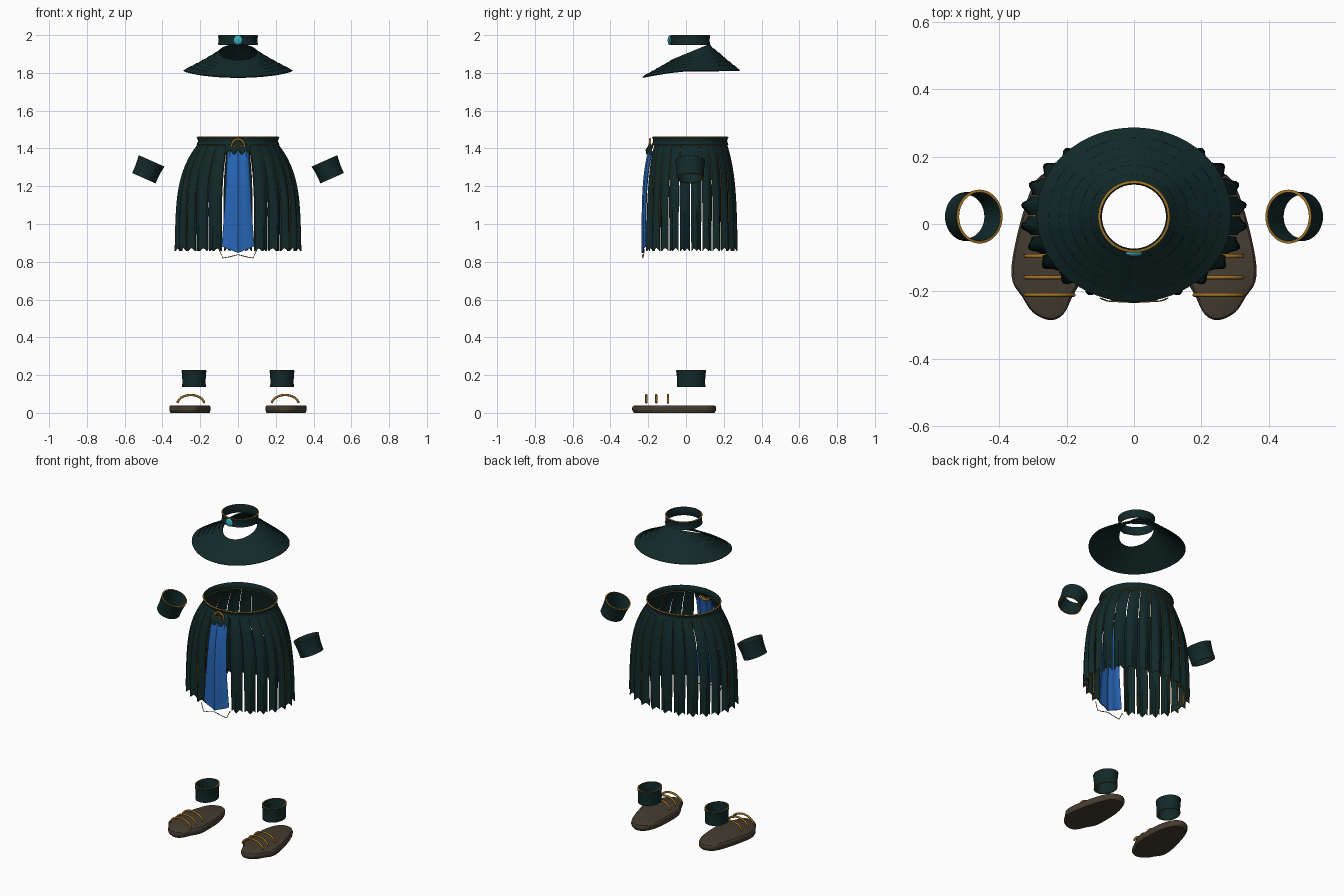
import bpy, bmesh
from math import sin, cos, pi, radians
from mathutils import Vector, Matrix

if "Cube" in bpy.data.objects:
    bpy.data.objects.remove(bpy.data.objects["Cube"], do_unlink=True)


def material(name, r, g, b):
    m = bpy.data.materials.new(name)
    m.diffuse_color = (r, g, b, 1)
    m.use_nodes = True
    m.node_tree.nodes["Principled BSDF"].inputs["Base Color"].default_value = (r, g, b, 1)
    return m


TEAL = material("dark_teal_cloth", 0.006, 0.022, 0.022)
GOLD = material("gold_trim", 0.36, 0.17, 0.02)
BLUE = material("blue_cloth", 0.02, 0.13, 0.47)
BROWN = material("brown_sole", 0.06, 0.046, 0.03)
GEM = material("turquoise_gem", 0.04, 0.42, 0.5)
CY = 0.022  # depth of the body axis


def finish(name, bm, mats, thickness=0):
    """Make an object; thickness gives sheets a body with a trimmed rim."""
    me = bpy.data.meshes.new(name)
    bm.to_mesh(me)
    bm.free()
    ob = bpy.data.objects.new(name, me)
    bpy.context.collection.objects.link(ob)
    for m in mats:
        me.materials.append(m)
    bpy.ops.object.select_all(action='DESELECT')
    ob.select_set(True)
    bpy.context.view_layer.objects.active = ob
    if thickness:
        mod = ob.modifiers.new("thickness", 'SOLIDIFY')
        mod.thickness, mod.offset = thickness, 0
        mod.material_offset_rim = len(mats) - 1
        bpy.ops.object.modifier_apply(modifier=mod.name)
    fix = bmesh.new()
    fix.from_mesh(ob.data)
    bmesh.ops.recalc_face_normals(fix, faces=fix.faces)
    fix.to_mesh(ob.data)
    fix.free()
    bpy.ops.object.shade_smooth_by_angle(angle=radians(35))
    return ob


def sheet(name, point, cols, rows, mats, thickness, closed=False):
    """Grid surface from point(u, v), u around and v downward."""
    bm = bmesh.new()
    n = cols if closed else cols + 1
    grid = [[bm.verts.new(point(i / cols, j / rows)) for i in range(n)] for j in range(rows + 1)]
    for a, b in zip(grid, grid[1:]):
        for i in range(cols):
            k = (i + 1) % n
            bm.faces.new((a[i], a[k], b[k], b[i]))
    return finish(name, bm, mats, thickness)


def tube(name, points, radius, mat, closed=False):
    """Thin round cord along a path."""
    cu = bpy.data.curves.new(name, 'CURVE')
    cu.dimensions = '3D'
    cu.bevel_depth, cu.bevel_resolution = radius, 2
    cu.use_fill_caps = True
    sp = cu.splines.new('POLY')
    sp.points.add(len(points) - 1)
    for p, co in zip(sp.points, points):
        p.co = (*co, 1)
    sp.use_cyclic_u = closed
    sp.use_smooth = True
    cu.materials.append(mat)
    ob = bpy.data.objects.new(name, cu)
    bpy.context.collection.objects.link(ob)
    return ob


def band(name, centre, rx, ry, height, taper=1, tilt=0):
    """Open ring with gold rims, optionally tapered and tilted."""
    turn = Matrix.Rotation(tilt, 3, 'Y')

    def point(u, v):
        a, s = 2 * pi * u, 1 + (taper - 1) * v + 0.04 * (2 * v - 1) ** 2
        return Vector(centre) + turn @ Vector((rx * s * sin(a), -ry * s * cos(a), height * (0.5 - v)))
    return sheet(name, point, 40, 4, [TEAL, GOLD], 0.008, True)


# Neck band and gem
band("neck_band", (0, CY, 1.974), 0.099, 0.099, 0.05)
bm = bmesh.new()
bmesh.ops.create_uvsphere(bm, u_segments=20, v_segments=12, radius=1,
                          matrix=Matrix.LocRotScale((0, -0.087, 1.973), None, (0.025, 0.01, 0.025)))
finish("neck_gem", bm, [GEM])

# Tiered shoulder cape, lower at the front
TIERS = 6


def cape_point(u, v):
    a = 2 * pi * u
    step = round(v * (2 * TIERS - 1))
    t = (step + 1) // 2 / TIERS
    lip = 0.005 * (step % 2)
    front = max(0, cos(a))
    top = 1.905 - 0.042 * cos(a)
    low = 1.813 - 0.035 * front ** 1.5
    z = top + (low - top) * t - lip + 0.003
    return ((0.1 + 0.187 * t) * sin(a), CY + 0.005 * t - (0.1 + 0.157 * t) * cos(a), z)


sheet("shoulder_cape", cape_point, 64, 2 * TIERS - 1, [TEAL], 0.006, True)

# Waist belt and buckle ring
band("waist_belt", (0, CY, 1.44), 0.208, 0.192, 0.042)
ring = [(0.034 * cos(a), -0.19, 1.415 + 0.034 * sin(a)) for a in [2 * pi * i / 24 for i in range(24)]]
tube("buckle_ring", ring, 0.006, GOLD, True)
arch = [(0.018 * cos(a), -0.195, 1.405 + 0.018 * sin(a)) for a in [2 * pi * i / 16 for i in range(16)]]
tube("buckle_inner_ring", arch, 0.004, GOLD, True)


# Skirt of separate pleated strips
def skirt(angle, t, bump=0):
    swell = 1 - (1 - t) ** 4
    rx, ry = 0.208 + 0.114 * swell + bump, 0.192 + 0.046 * swell + bump
    return Vector((rx * sin(angle), CY - ry * cos(angle), 1.425 - 0.56 * t))


STRIPS = 22
START = radians(16)
STEP = (2 * pi - 2 * START) / STRIPS


def strip(index):
    middle = START + STEP * (index + 0.5)

    def point(u, v):
        width = STEP * (0.97 - 0.15 * v)
        fold = cos(2 * pi * (u - 0.5))
        p = skirt(middle + width * (u - 0.5), v, 0.013 * v * fold)
        p.z -= 0.009 * v ** 6 * cos(4 * pi * u)
        return p
    sheet(f"skirt_strip_{index + 1}", point, 8, 14, [TEAL, GOLD], 0.006)


for i in range(STRIPS):
    strip(i)


# Blue front panel with pointed hem
def panel_point(u, v):
    x = 2 * u - 1
    p = skirt(0, 0.07 + 0.9 * v, 0.012 + 0.004 * cos(3 * pi * x))
    p.x = x * (0.056 + 0.03 * v ** 1.5)
    p.y += 0.012 * x * x
    p.z -= 0.035 * v ** 8 * (1 - abs(x))
    return p


sheet("front_panel", panel_point, 8, 16, [BLUE], 0.006)

# Dark scalloped heading over the panel
sheet("front_panel_heading",
      lambda u, v: (0.128 * (u - 0.5), -0.193 - 0.018 * v + 0.02 * (2 * u - 1) ** 2,
                    1.42 - (0.04 + 0.012 * cos(6 * pi * u)) * v),
      18, 3, [TEAL, GOLD], 0.006)

# Loose gold cord below the panel
cord = [(0, -0.232, 0.838), (0.045, -0.23, 0.826), (0.08, -0.228, 0.82), (0.1, -0.22, 0.865)]
tube("front_cord", [(-x, y, z) for x, y, z in cord[:0:-1]] + cord, 0.0022, GOLD)

# Sole outline for the left foot, heel first
OUTLINE = [(0.23, 0.16), (0.29, 0.13), (0.33, 0.03), (0.36, -0.1), (0.36, -0.17),
           (0.332, -0.215), (0.3, -0.262), (0.25, -0.285), (0.21, -0.268), (0.18, -0.21),
           (0.15, -0.15), (0.146, -0.05), (0.153, 0.05), (0.18, 0.13)]


def smooth_loop(points, cuts=4):
    """Catmull-Rom loop through the outline."""
    pts, out = [Vector(p) for p in points], []
    for i in range(len(pts)):
        a, b, c, d = (pts[(i + k - 1) % len(pts)] for k in range(4))
        for t in [j / cuts for j in range(cuts)]:
            out.append(b + (c - a) * t / 2 + (a - 2.5 * b + 2 * c - d / 2) * t * t
                       + (1.5 * (b - c) + (d - a) / 2) * t ** 3)
    return out


# Cuffs and sandals on both sides
for side, label in ((1, "left"), (-1, "right")):
    band(f"{label}_arm_cuff", (side * 0.478, CY, 1.288), 0.068, 0.073, 0.1, 0.9, -side * radians(24))
    band(f"{label}_ankle_cuff", (side * 0.233, 0.027, 0.182), 0.06, 0.073, 0.088, 0.94)

    bm = bmesh.new()
    loop = smooth_loop(OUTLINE)
    mid = Vector((0.25, -0.06))
    rings = []
    for z, s in ((0, 0.95), (0.008, 0.985), (0.016, 1), (0.028, 1), (0.036, 0.98), (0.04, 0.94)):
        edge = [mid + (p - mid) * s for p in loop]
        rings.append([bm.verts.new((side * p.x, p.y, z)) for p in edge])
    for a, b in zip(rings, rings[1:]):
        for i in range(len(a)):
            k = (i + 1) % len(a)
            bm.faces.new((a[i], a[k], b[k], b[i]))
    bm.faces.new(rings[0])
    bm.faces.new(rings[-1])
    finish(f"{label}_sandal_sole", bm, [BROWN])

    for n, y in enumerate((-0.21, -0.158, -0.095)):
        arc = [radians(8 + 164 * i / 16) for i in range(17)]
        path = [(side * (0.25 + 0.072 * cos(a)), y, 0.045 + 0.05 * sin(a)) for a in arc]
        tube(f"{label}_sandal_strap_{n + 1}", path, 0.006, GOLD)
